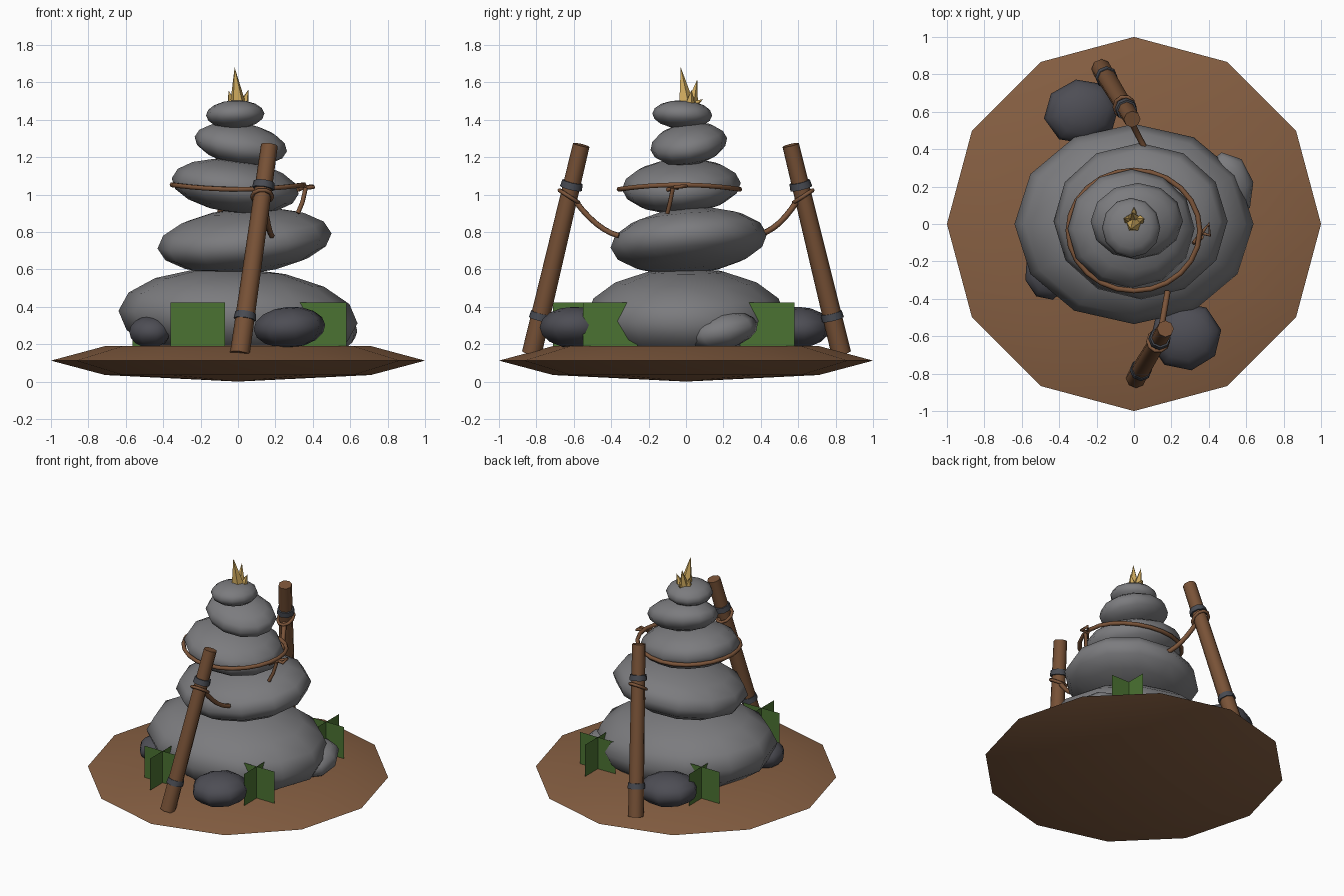
import bpy, bmesh, math
from mathutils import Vector, Matrix, Euler

if "Cube" in bpy.data.objects:
    bpy.data.objects.remove(bpy.data.objects["Cube"])

def material(name, rgb):
    m = bpy.data.materials.new(name)
    m.diffuse_color = (*rgb, 1)
    m.use_nodes = True
    m.node_tree.nodes["Principled BSDF"].inputs["Base Color"].default_value = m.diffuse_color
    return m

STONE = material("grey stone", (0.20, 0.20, 0.21))
DARK = material("dark stone", (0.075, 0.075, 0.09))
DIRT = material("brown earth", (0.24, 0.115, 0.055))
WOOD = material("brown wood", (0.19, 0.085, 0.038))
ROPE = material("rope brown", (0.20, 0.09, 0.042))
BAND = material("dark band", (0.065, 0.07, 0.085))
GOLD = material("gold", (0.62, 0.40, 0.11))
GREEN = material("leaf green", (0.07, 0.17, 0.032))

def finish(bm, name, mat, smooth=None):
    me = bpy.data.meshes.new(name)
    bmesh.ops.recalc_face_normals(bm, faces=bm.faces)
    bm.to_mesh(me)
    bm.free()
    me.materials.append(mat)
    ob = bpy.data.objects.new(name, me)
    bpy.context.collection.objects.link(ob)
    if smooth:
        bpy.ops.object.select_all(action='DESELECT')
        ob.select_set(True)
        bpy.context.view_layer.objects.active = ob
        bpy.ops.object.shade_smooth_by_angle(angle=math.radians(smooth))
    return ob

def stone(name, loc, radii, tilt, mat, seg=12, rings=8):
    bm = bmesh.new()
    bmesh.ops.create_uvsphere(bm, u_segments=seg, v_segments=rings, radius=1)
    rot = Euler([math.radians(a) for a in tilt]).to_matrix().to_4x4()
    bm.transform(Matrix.Translation(loc) @ rot @ Matrix.Diagonal((*radii, 1)))
    return finish(bm, name, mat, 60)

def rod(name, a, b, r1, r2, mat, sides=8, smooth=50):
    a, b = Vector(a), Vector(b)
    bm = bmesh.new()
    bmesh.ops.create_cone(bm, cap_ends=True, segments=sides, radius1=r1, radius2=r2, depth=(b - a).length)
    q = Vector((0, 0, 1)).rotation_difference(b - a).to_matrix().to_4x4()
    bm.transform(Matrix.Translation((a + b) / 2) @ q)
    return finish(bm, name, mat, smooth)

def rope(name, pts, r, closed=False):
    cu = bpy.data.curves.new(name, 'CURVE')
    cu.dimensions = '3D'
    cu.bevel_depth, cu.bevel_resolution, cu.use_fill_caps = r, 1, True
    sp = cu.splines.new('POLY')
    sp.points.add(len(pts) - 1)
    for p, c in zip(sp.points, pts):
        p.co = (*c, 1)
    sp.use_cyclic_u = closed
    cu.materials.append(ROPE)
    ob = bpy.data.objects.new(name, cu)
    bpy.context.collection.objects.link(ob)
    bpy.ops.object.select_all(action='DESELECT')
    ob.select_set(True)
    bpy.context.view_layer.objects.active = ob
    bpy.ops.object.convert(target='MESH')

# Twelve-sided earth mound, lathed from a short profile
bm = bmesh.new()
loops = []
for r, z in [(0.71, 0.035), (1.0, 0.112), (0.71, 0.19)]:
    loops.append([bm.verts.new((r * math.cos(i * math.pi / 6), r * math.sin(i * math.pi / 6), z)) for i in range(12)])
low, high = bm.verts.new((0, 0, 0)), bm.verts.new((0, 0, 0.195))
for i in range(12):
    j = (i + 1) % 12
    for a, b in zip(loops, loops[1:]):
        bm.faces.new((a[i], a[j], b[j], b[i]))
    bm.faces.new((low, loops[0][j], loops[0][i]))
    bm.faces.new((high, loops[2][i], loops[2][j]))
finish(bm, "earth_base", DIRT, 60)

# Stack of balanced stones
stack = [((0, 0, 0.345), (0.64, 0.535, 0.262), (0, 3, 0)),
         ((0.035, 0.015, 0.752), (0.467, 0.42, 0.172), (5, -5, 0)),
         ((-0.015, -0.025, 1.045), (0.342, 0.318, 0.142), (3, 7, 0)),
         ((0.015, 0.015, 1.27), (0.25, 0.207, 0.108), (9, 9, 0)),
         ((-0.015, -0.02, 1.428), (0.156, 0.16, 0.076), (-2, -2, 0))]
for i, (loc, rad, tilt) in enumerate(stack):
    stone(f"stacked_stone_{i + 1}", loc, rad, tilt, STONE)

# Small rocks at the foot
stone("foot_rock_front", (0.275, -0.60, 0.29), (0.195, 0.185, 0.11), (0, -4, 10), DARK, 8, 8)
stone("foot_rock_back", (-0.28, 0.60, 0.29), (0.205, 0.175, 0.11), (0, 4, 10), DARK, 8, 8)
stone("foot_rock_right", (0.50, 0.20, 0.27), (0.14, 0.19, 0.095), (12, 0, 10), STONE, 8, 8)
stone("foot_rock_left", (-0.47, -0.27, 0.265), (0.115, 0.14, 0.085), (0, 0, 15), DARK, 8, 8)

# Leaning posts, with two bands, a rope loop and a sagging rope each
posts = {"front": ((0.01, -0.825, 0.15), (0.168, -0.56, 1.265), (0.18, -0.36, 0.78)),
         "back": ((-0.175, 0.83, 0.15), (-0.01, 0.56, 1.265), (0.06, 0.40, 0.79))}
for side, (a, b, end) in posts.items():
    a, b, end = Vector(a), Vector(b), Vector(end)
    rod(f"{side}_post", a, b, 0.053, 0.045, WOOD)
    d = (b - a).normalized()
    for k, z in enumerate((0.35, 1.05)):
        c = a.lerp(b, (z - a.z) / (b.z - a.z))
        rod(f"{side}_post_band_{k + 1}", c - d * 0.019, c + d * 0.019, 0.06, 0.056, BAND)
    c = a.lerp(b, (0.99 - a.z) / (b.z - a.z))
    s = 1 if end.y > 0 else -1
    rope(f"{side}_post_loop", [c + Vector((0.054 * math.cos(t), 0.054 * math.sin(t),
         0.035 * s * math.sin(t))) for t in [i * math.pi / 5 for i in range(10)]], 0.011, True)
    start = c + Vector((0.01, -0.03 * s, -0.02))
    sag = [start.lerp(end, t) - Vector((0, 0, 0.13 * t * (1 - t))) for t in [i / 6 for i in range(7)]]
    rope(f"{side}_sagging_rope", sag, 0.016)

# Rope round the third stone, with knot, bow and tail
ring = [(0.352 * math.cos(t), -0.035 + 0.322 * math.sin(t), 1.04 + 0.012 * math.cos(2 * t))
        for t in [i * math.pi / 12 for i in range(24)]]
rope("stone_rope", ring, 0.014, True)
rope("rope_bow", [(0.32, -0.10, 1.025), (0.36, -0.05, 1.04), (0.40, 0.0, 1.045),
                  (0.405, -0.06, 1.04), (0.35, -0.045, 1.035)], 0.011)
rope("rope_tail", [(0.362, -0.07, 1.035), (0.345, -0.085, 0.96), (0.32, -0.10, 0.90)], 0.012)

# Gold spikes on top
spikes = [((0, 0.0, 1.48), (-0.018, -0.028, 1.68), 0.045),
          ((-0.005, 0.03, 1.48), (-0.01, 0.06, 1.615), 0.035),
          ((0.03, 0.02, 1.48), (0.055, 0.03, 1.56), 0.03),
          ((-0.03, 0.02, 1.48), (-0.05, 0.03, 1.555), 0.03),
          ((0.0, 0.04, 1.48), (0.0, 0.09, 1.51), 0.025)]
for i, (a, b, r) in enumerate(spikes):
    rod(f"gold_spike_{i + 1}", a, b, r, 0, GOLD, 5, None)

# Grass tufts: two crossed upright sheets each
for i, (x, y) in enumerate([(-0.215, -0.565), (0.435, -0.405), (0.41, 0.435), (-0.42, 0.42)]):
    bm = bmesh.new()
    for dx, dy in ((0.145, 0), (0, 0.145)):
        bm.faces.new([bm.verts.new((x + s * dx, y + s * dy, z))
                      for s, z in ((-1, 0.19), (1, 0.19), (1, 0.422), (-1, 0.422))])
    finish(bm, f"grass_tuft_{i + 1}", GREEN)
